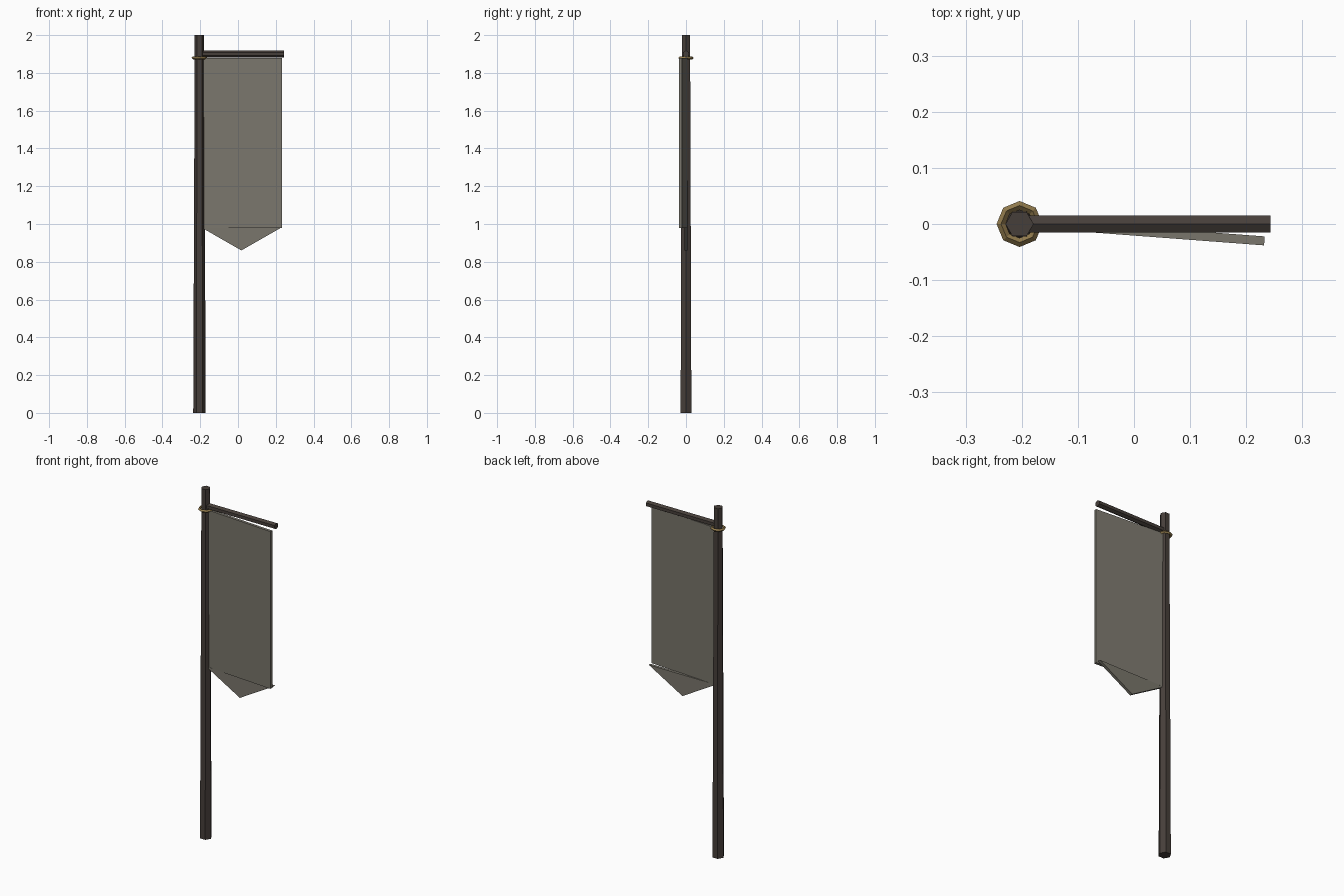
import bpy, bmesh, math
from mathutils import Matrix, Vector

if "Cube" in bpy.data.objects:
    bpy.data.objects.remove(bpy.data.objects["Cube"])


def material(name, rgb):
    m = bpy.data.materials.new(name)
    m.diffuse_color = (*rgb, 1)
    m.use_nodes = True
    m.node_tree.nodes["Principled BSDF"].inputs["Base Color"].default_value = m.diffuse_color
    return m


WOOD = material("dark wood", (0.062, 0.049, 0.042))
CLOTH = material("grey cloth", (0.195, 0.183, 0.150))
BRASS = material("dull brass", (0.29, 0.20, 0.075))


def finish(bm, name, mat):
    bmesh.ops.recalc_face_normals(bm, faces=bm.faces)
    me = bpy.data.meshes.new(name)
    bm.to_mesh(me)
    bm.free()
    me.materials.append(mat)
    ob = bpy.data.objects.new(name, me)
    bpy.context.collection.objects.link(ob)
    return ob


def loft(name, rings, mat):
    """Closed solid through equal-length rings of points."""
    bm = bmesh.new()
    vs = [[bm.verts.new(p) for p in r] for r in rings]
    n = len(vs[0])
    for a, b in zip(vs, vs[1:]):
        for i in range(n):
            j = (i + 1) % n
            bm.faces.new((a[i], a[j], b[j], b[i]))
    bm.faces.new(vs[0])
    bm.faces.new(vs[-1])
    return finish(bm, name, mat)


HEX = [(math.cos(i * math.pi / 3), math.sin(i * math.pi / 3)) for i in range(6)]
PX = -0.204

# tapered six-sided pole
loft("pole", [[(PX + r * c, r * s, z) for c, s in HEX]
              for r, z in ((0.033, 0), (0.025, 2))], WOOD)

# six-sided crossbar, ridge on top
loft("crossbar", [[(x, 0.018 * s, 1.9 + 0.018 * c) for c, s in HEX]
                  for x in (PX, 0.243)], WOOD)

# ring under the crossbar: eight segments, diamond section
bpy.ops.mesh.primitive_torus_add(major_segments=8, minor_segments=4,
                                 major_radius=0.033, minor_radius=0.008,
                                 location=(PX, 0, 1.88))
ring = bpy.context.object
ring.name = "ring"
ring.data.materials.append(BRASS)

# banner panel, swung slightly forward at its free end
bm = bmesh.new()
bmesh.ops.create_cube(bm, size=1)
bmesh.ops.scale(bm, vec=Vector((0.43, 0.016, 0.9)), verts=bm.verts)
bmesh.ops.rotate(bm, cent=(0, 0, 0), verts=bm.verts,
                 matrix=Matrix.Rotation(math.radians(-4.3), 3, 'Z'))
bmesh.ops.translate(bm, vec=Vector((0.018, -0.014, 1.43)), verts=bm.verts)
finish(bm, "banner_panel", CLOTH)

# pointed banner tip, hanging straight
loft("banner_tip", [[(x, y, z) for x, z in ((-0.195, 0.982), (0.018, 0.86), (0.231, 0.982))]
                    for y in (-0.009, 0.007)], CLOTH)
